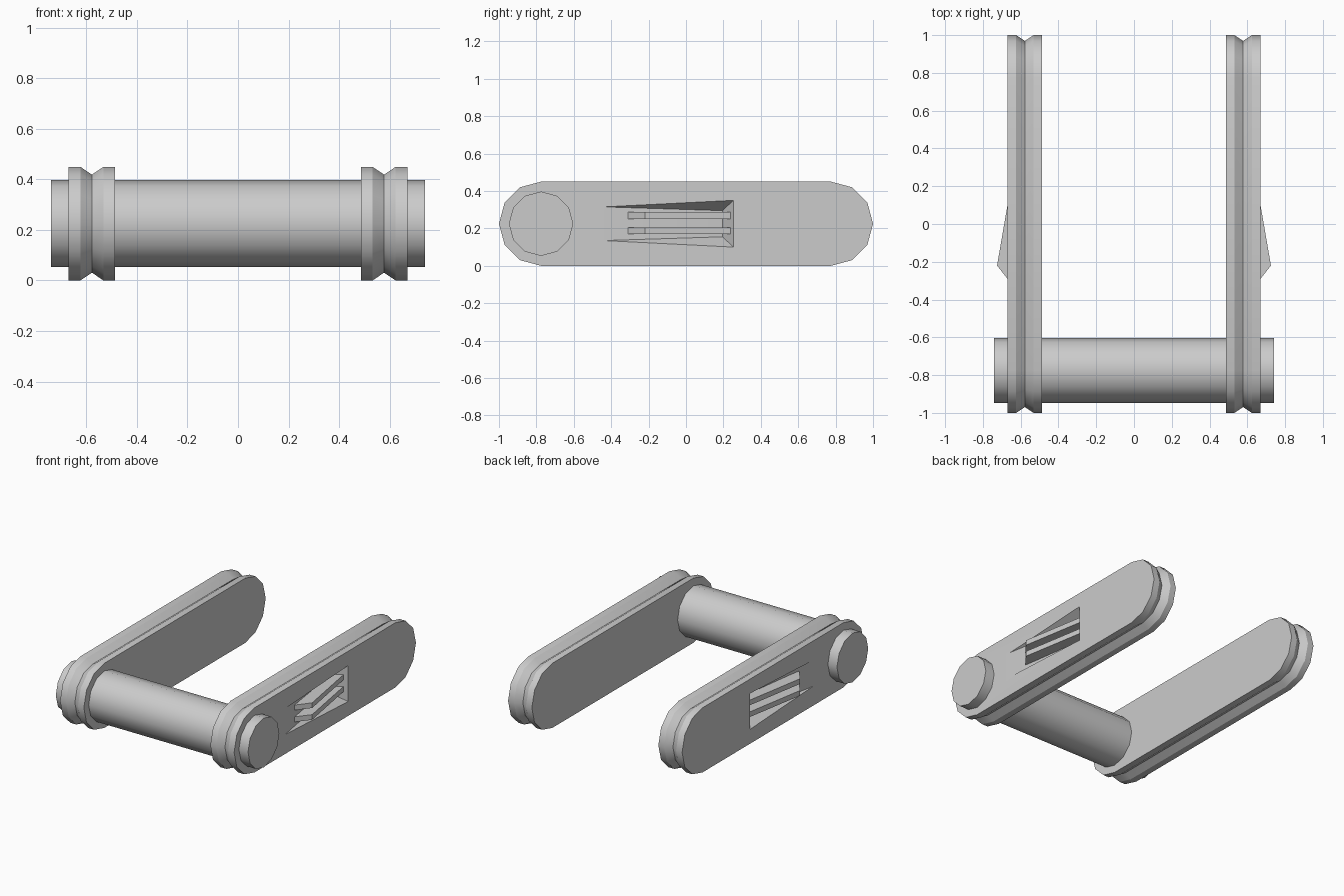
import bpy, bmesh, math

cube = bpy.data.objects.get("Cube")
if cube:
    bpy.data.objects.remove(cube, do_unlink=True)

grey = bpy.data.materials.new("plain grey")
grey.use_nodes = True
grey.diffuse_color = (0.6, 0.6, 0.6, 1)
grey.node_tree.nodes["Principled BSDF"].inputs["Base Color"].default_value = (0.6, 0.6, 0.6, 1)

MID_Z = 0.225      # height of the arm centre line
END_Y = 0.775      # centre of each rounded arm end
OUTER = 0.67       # outer face of an arm


def make_object(name, bm):
    bmesh.ops.recalc_face_normals(bm, faces=bm.faces)
    mesh = bpy.data.meshes.new(name)
    bm.to_mesh(mesh)
    bm.free()
    mesh.materials.append(grey)
    obj = bpy.data.objects.new(name, mesh)
    bpy.context.collection.objects.link(obj)
    return obj


def shade(obj):
    bpy.ops.object.select_all(action='DESELECT')
    obj.select_set(True)
    bpy.context.view_layer.objects.active = obj
    bpy.ops.object.shade_smooth_by_angle(angle=math.radians(32))


def loft(name, rings):
    """Skin a list of equal point rings and cap both ends."""
    bm = bmesh.new()
    loops = [[bm.verts.new(p) for p in ring] for ring in rings]
    n = len(loops[0])
    for a, b in zip(loops, loops[1:]):
        for i in range(n):
            j = (i + 1) % n
            bm.faces.new((a[i], a[j], b[j], b[i]))
    bm.faces.new(loops[0])
    bm.faces.new(loops[-1])
    return make_object(name, bm)


def stadium(x, r):
    """Rounded bar outline with six facets at each end."""
    ring = []
    for centre, start in ((END_Y, -90), (-END_Y, 90)):
        for k in range(7):
            a = math.radians(start + 30 * k)
            ring.append((x, centre + r * math.cos(a), MID_Z + r * math.sin(a)))
    return ring


def circle(x, r):
    return [(x, -END_Y + r * math.cos(k * math.pi / 6), MID_Z + r * math.sin(k * math.pi / 6))
            for k in range(12)]


# Axle through both arms
shade(loft("axle", [circle(-0.74, 0.172), circle(0.74, 0.172)]))

for side, s in (("left", 1), ("right", -1)):
    # Arm with a V groove around its rim
    section = ((0.487, 0.225), (0.532, 0.225), (0.578, 0.194), (0.624, 0.225), (OUTER, 0.225))
    arm = loft(side + "_arm", [stadium(s * x, r) for x, r in section])

    # Tapered recess in the outer face, deepest at the rear
    bm = bmesh.new()
    for z in (1, -1):
        for x in (OUTER, OUTER + 0.06):
            bm.verts.new((s * x, -0.44, MID_Z + z * 0.09))
            bm.verts.new((s * x, 0.254, MID_Z + z * 0.125))
        bm.verts.new((s * (OUTER - 0.09), 0.195, MID_Z + z * 0.07))
    bmesh.ops.convex_hull(bm, input=bm.verts)
    cutter = make_object(side + "_recess_cutter", bm)
    cutter.hide_render = True
    cutter.hide_set(True)
    cut = arm.modifiers.new("recess", 'BOOLEAN')
    cut.operation = 'DIFFERENCE'
    cut.solver = 'EXACT'
    cut.object = cutter
    bpy.ops.object.select_all(action='DESELECT')
    arm.select_set(True)
    bpy.context.view_layer.objects.active = arm
    bpy.ops.object.modifier_apply(modifier=cut.name)
    bpy.data.objects.remove(cutter, do_unlink=True)
    shade(arm)

    # Two raised fins rising out of the recess
    profile = ((-0.31, 0.654), (-0.22, 0.725), (0.238, 0.646), (0.238, 0.57), (0.19, 0.57))
    for level, z in (("upper", 0.269), ("lower", 0.187)):
        loft(f"{side}_{level}_fin", [[(s * x, y, z + h) for y, x in profile] for h in (-0.018, 0.018)])
